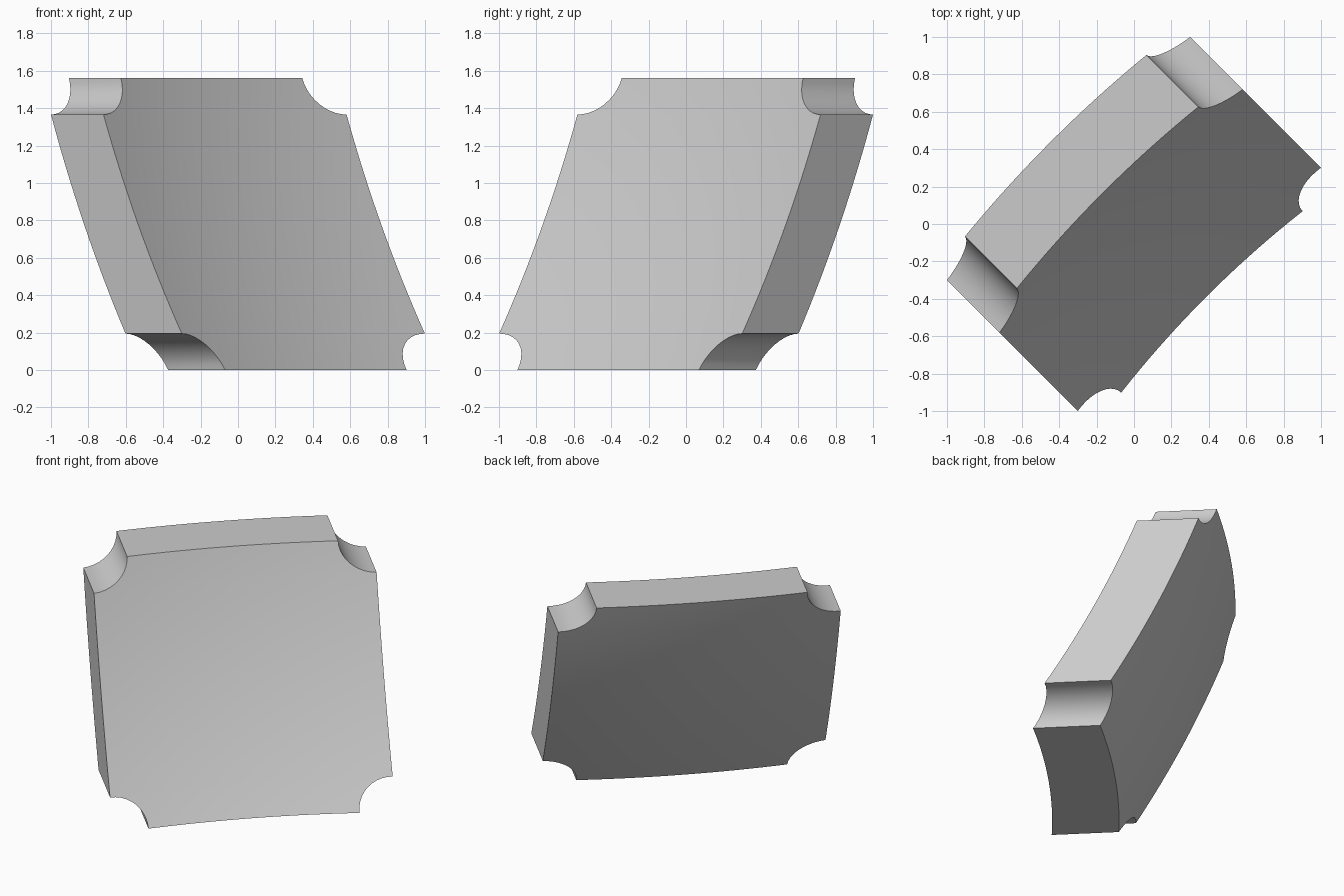
import bpy, bmesh
from math import sin, cos, pi, sqrt
from mathutils import Vector

if "Cube" in bpy.data.objects:
    bpy.data.objects.remove(bpy.data.objects["Cube"])

HALF_W, HEIGHT = 0.919, 1.561
NOTCH_W, NOTCH_H = 0.233, 0.195
ARC, MID, COLS = 10, 16, 24          # rows per notch, rows between, columns


def row(j):
    """Height and half width of outline row j, with scooped corners."""
    last = 2 * ARC + MID
    if j > last / 2:
        z, w = row(last - j)
        return HEIGHT - z, w
    if j <= ARC:
        a = pi / 2 * j / ARC
        return NOTCH_H * sin(a), HALF_W - NOTCH_W * cos(a)
    return NOTCH_H + (HEIGHT - 2 * NOTCH_H) * (j - ARC) / MID, HALF_W


def dish(radius, low, high):
    """Depth function of a sphere through both side edges' end depths."""
    a, b = Vector((low, NOTCH_H)), Vector((high, HEIGHT - NOTCH_H))
    r2 = radius ** 2 - HALF_W ** 2
    chord = b - a
    side = Vector((chord.y, -chord.x)).normalized()
    c = (a + b) / 2 + side * sqrt(r2 - chord.length_squared / 4)
    return lambda u, z: c.x - sqrt(radius ** 2 - u * u - (z - c.y) ** 2)


def place(u, d, z):
    """Turn the panel to stand diagonally."""
    return Vector(((u + d) / sqrt(2), (u - d) / sqrt(2), z))


# Hollow front and bulging back, joined by the rim
front = dish(7.0, 0.494, -0.098)
back = dish(7.37, 0.068, -0.495)
bm = bmesh.new()
bmesh.ops.create_grid(bm, x_segments=COLS, y_segments=2 * ARC + MID, size=1)
extruded = bmesh.ops.extrude_face_region(bm, geom=bm.faces[:], use_keep_orig=True)
rear = {g for g in extruded["geom"] if isinstance(g, bmesh.types.BMVert)}
for v in bm.verts:
    z, w = row(round((v.co.y + 1) / 2 * (2 * ARC + MID)))
    u = v.co.x * w
    v.co = place(u, (back if v in rear else front)(u, z), z)
bmesh.ops.recalc_face_normals(bm, faces=bm.faces[:])

mesh = bpy.data.meshes.new("curved_panel")
bm.to_mesh(mesh)
bm.free()
panel = bpy.data.objects.new("curved_panel", mesh)
bpy.context.collection.objects.link(panel)

# Plain grey material
grey = bpy.data.materials.new("plain_grey")
grey.use_nodes = True
colour = (0.6, 0.6, 0.6, 1)
grey.diffuse_color = colour
grey.node_tree.nodes["Principled BSDF"].inputs["Base Color"].default_value = colour
mesh.materials.append(grey)

# Smooth faces with crisp rims
bpy.ops.object.select_all(action="DESELECT")
panel.select_set(True)
bpy.context.view_layer.objects.active = panel
bpy.ops.object.shade_smooth_by_angle(angle=pi / 6)
